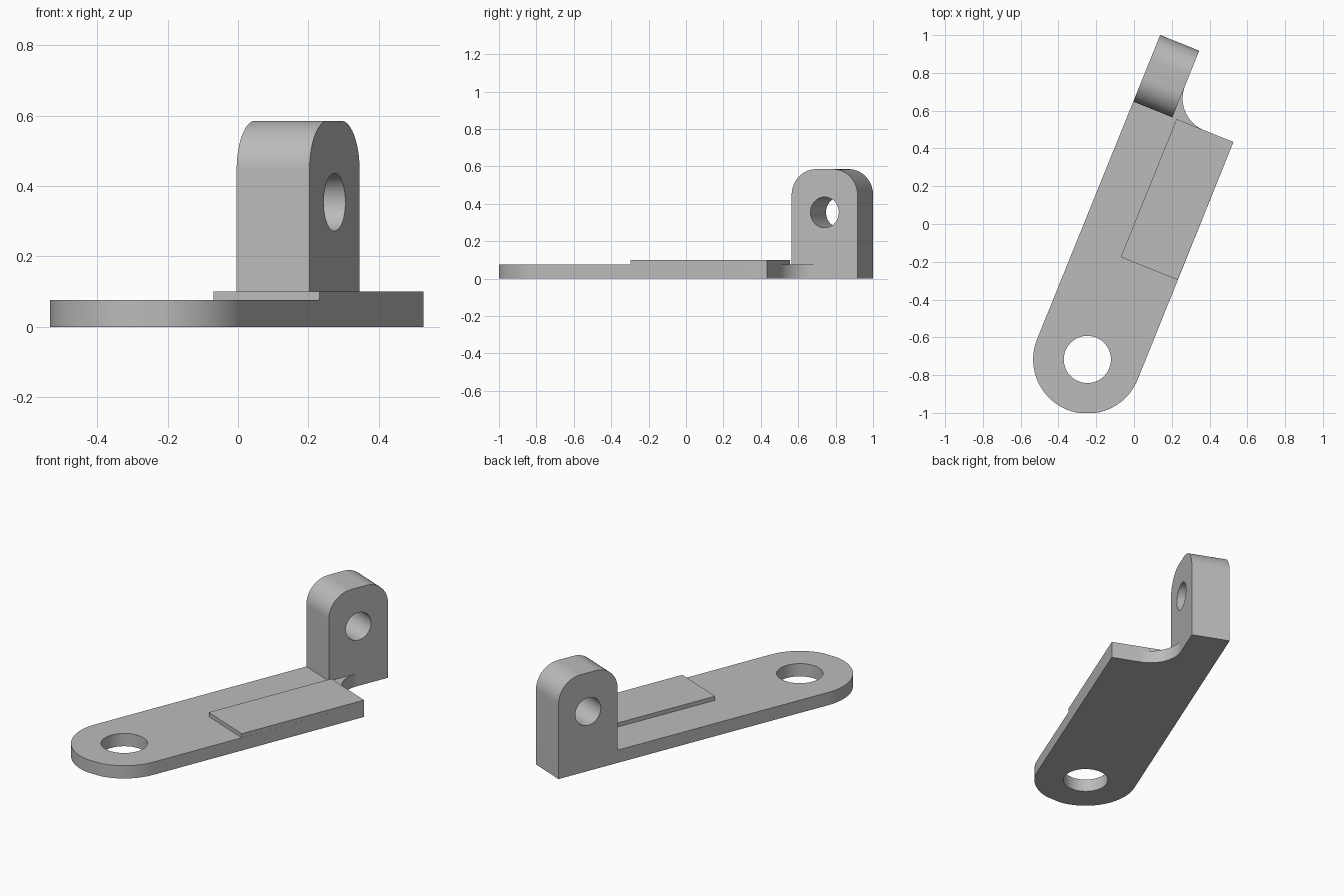
import bpy
import bmesh
import math
from mathutils import Vector

cube = bpy.data.objects.get("Cube")
if cube:
    bpy.data.objects.remove(cube, do_unlink=True)

# Bracket frame: origin at the big hole, "along" its length, "across" to its right
TURN = math.radians(22)
ALONG = Vector((math.sin(TURN), math.cos(TURN), 0))
ACROSS = Vector((math.cos(TURN), -math.sin(TURN), 0))
UP = Vector((0, 0, 1))
HOLE = Vector((-0.247, -0.717, 0))

HALF = 0.286            # half width of the bar
BAR_END, LUG_END = 1.357, 1.737
LUG_SIDE = -0.063       # inner face of the lug
BAR_TOP, PAD_TOP, LUG_TOP = 0.076, 0.1, 0.585

steel = bpy.data.materials.new("grey metal")
steel.use_nodes = True
color = (0.5, 0.5, 0.5, 1)
steel.diffuse_color = color
steel.node_tree.nodes["Principled BSDF"].inputs["Base Color"].default_value = color


def place(v, u, z=0):
    return HOLE + ACROSS * v + ALONG * u + UP * z


def arc(cx, cy, r, start, end, steps=24):
    angles = [math.radians(start + (end - start) * i / steps) for i in range(steps + 1)]
    return [(cx + r * math.cos(a), cy + r * math.sin(a)) for a in angles]


def prism(name, points, push):
    bm = bmesh.new()
    face = bm.faces.new([bm.verts.new(p) for p in points])
    result = bmesh.ops.extrude_face_region(bm, geom=[face])
    moved = [g for g in result["geom"] if isinstance(g, bmesh.types.BMVert)]
    bmesh.ops.translate(bm, verts=moved, vec=push)
    bmesh.ops.recalc_face_normals(bm, faces=bm.faces[:])
    mesh = bpy.data.meshes.new(name)
    bm.to_mesh(mesh)
    bm.free()
    mesh.materials.append(steel)
    obj = bpy.data.objects.new(name, mesh)
    bpy.context.collection.objects.link(obj)
    return obj


def select(obj):
    bpy.ops.object.select_all(action="DESELECT")
    obj.select_set(True)
    bpy.context.view_layer.objects.active = obj


def drill(obj, points, push):
    cutter = prism("drill", points, push)
    mod = obj.modifiers.new("hole", "BOOLEAN")
    mod.operation = "DIFFERENCE"
    mod.solver = "EXACT"
    mod.object = cutter
    select(obj)
    bpy.ops.object.modifier_apply(modifier=mod.name)
    bpy.data.objects.remove(cutter, do_unlink=True)


def circle(cx, cy, r):
    return arc(cx, cy, r, 0, 360, 48)[:-1]


# Flat bar: round end with a small flat, and a concave fillet beside the lug
fillet = 0.18
outline = arc(0, 0, HALF + 0.001, 180, 360, 40)
outline += [(HALF, BAR_END)]
outline += arc(LUG_SIDE + fillet, BAR_END + fillet, fillet, 270, 180)
outline += [(LUG_SIDE, BAR_END), (-HALF, BAR_END)]
points = [place(v, u) for v, u in outline]
for p in points:
    p.y = max(p.y, -1)
bar = prism("flat_bar", points, UP * BAR_TOP)
drill(bar, [place(v, u, -0.1) for v, u in circle(0, 0, 0.125)], UP * 0.4)

# Raised pad on the right half of the bar
corners = [(-0.039, 0.569), (HALF, 0.569), (HALF, BAR_END), (-0.039, BAR_END)]
pad = prism("raised_pad", [place(v, u, BAR_TOP) for v, u in corners],
            UP * (PAD_TOP - BAR_TOP))

# Upright lug with rounded top corners and a cross hole
r = 0.14
side = [(BAR_END, 0), (LUG_END, 0)]
side += arc(LUG_END - r, LUG_TOP - r, r, 0, 90)
side += arc(BAR_END + r, LUG_TOP - r, r, 90, 180)
lug = prism("upright_lug", [place(-HALF, u, z) for u, z in side],
            ACROSS * (LUG_SIDE + HALF))
mid = (BAR_END + LUG_END) / 2
drill(lug, [place(-HALF - 0.1, u, z) for u, z in circle(mid, 0.354, 0.082)], ACROSS * 0.5)

for part in (bar, pad, lug):
    select(part)
    bpy.ops.object.shade_smooth_by_angle(angle=math.radians(30))
